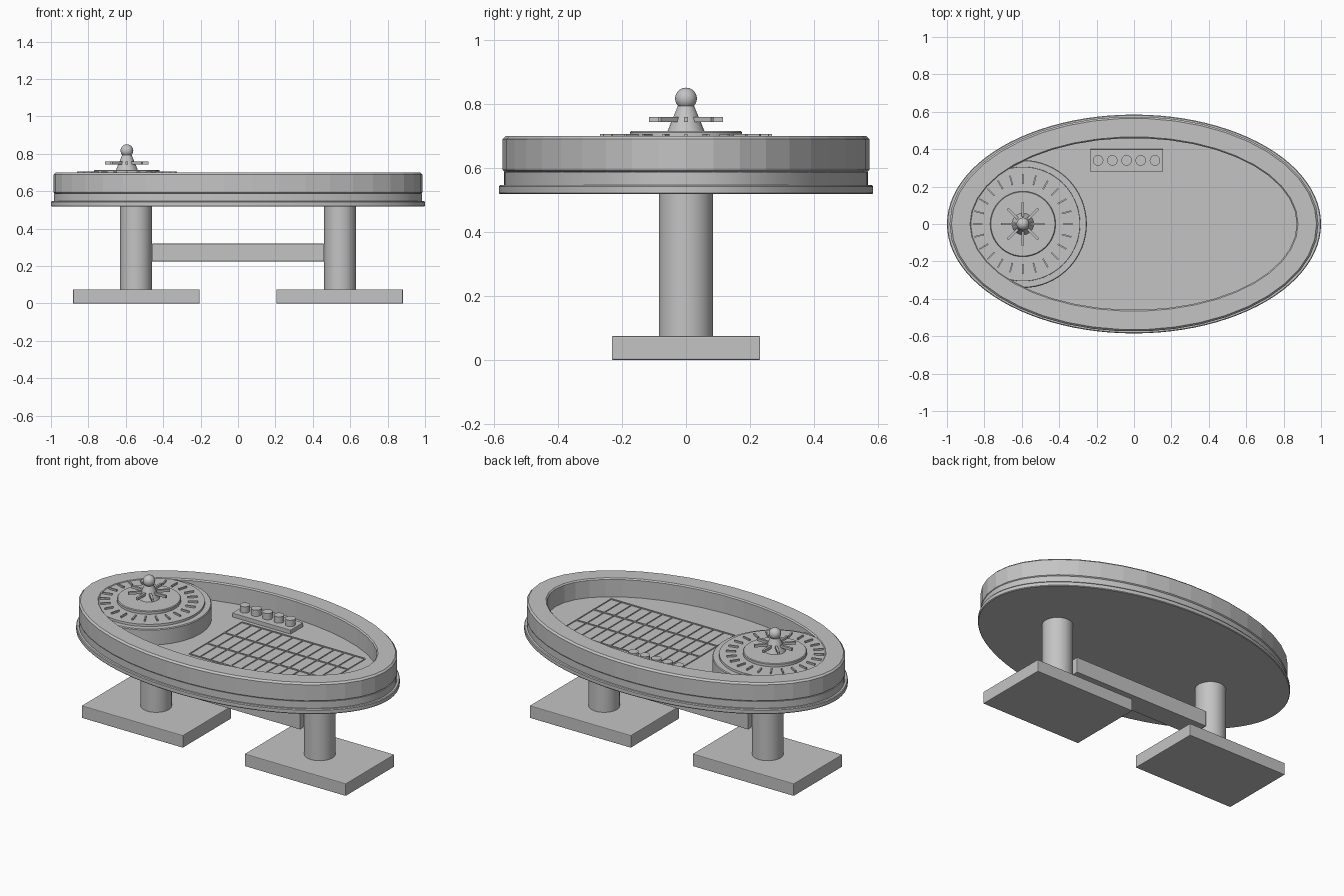
import bpy, bmesh, math
from math import sin, cos, pi, tau, radians

if "Cube" in bpy.data.objects:
    bpy.data.objects.remove(bpy.data.objects["Cube"])

grey = bpy.data.materials.new("plain_grey")
grey.use_nodes = True
GREY = (0.55, 0.55, 0.55, 1)
grey.diffuse_color = GREY
grey.node_tree.nodes["Principled BSDF"].inputs["Base Color"].default_value = GREY


def finish(name, bm, smooth=True, bevel=0):
    bmesh.ops.recalc_face_normals(bm, faces=bm.faces)
    mesh = bpy.data.meshes.new(name)
    bm.to_mesh(mesh)
    bm.free()
    mesh.materials.append(grey)
    obj = bpy.data.objects.new(name, mesh)
    bpy.context.collection.objects.link(obj)
    if bevel:
        mod = obj.modifiers.new("soft_edges", "BEVEL")
        mod.width = bevel
        mod.segments = 2
    if smooth:
        bpy.ops.object.select_all(action="DESELECT")
        bpy.context.view_layer.objects.active = obj
        obj.select_set(True)
        bpy.ops.object.shade_smooth_by_angle(angle=radians(35))
    return obj


def lathe(name, profile, a, b, x=0, y=0, sides=64, closed=False, smooth=True):
    """Sweep (inset, z) points round an ellipse; closed makes a ring, else capped."""
    bm = bmesh.new()
    loops = [[bm.verts.new((x + (a - d) * cos(tau * i / sides),
                            y + (b - d) * sin(tau * i / sides), z))
              for i in range(sides)] for d, z in profile]
    pairs = list(zip(loops, loops[1:]))
    if closed:
        pairs.append((loops[-1], loops[0]))
    else:
        bm.faces.new(loops[0])
        bm.faces.new(loops[-1])
    for low, high in pairs:
        for i in range(sides):
            j = (i + 1) % sides
            bm.faces.new((low[i], low[j], high[j], high[i]))
    return finish(name, bm, smooth)


def box(name, x0, x1, y0, y1, z0, z1, bevel=0):
    bm = bmesh.new()
    bmesh.ops.create_cube(bm, size=1)
    for v in bm.verts:
        v.co = ((x0, x1)[v.co.x > 0], (y0, y1)[v.co.y > 0], (z0, z1)[v.co.z > 0])
    return finish(name, bm, False, bevel)


def spokes(name, count, r0, r1, width, z0, z1, x):
    """Radial bars joined in one mesh."""
    bm = bmesh.new()
    for k in range(count):
        t = tau * k / count
        for v in bmesh.ops.create_cube(bm, size=1)["verts"]:
            r = r1 if v.co.x > 0 else r0
            w = v.co.y * width
            v.co = (x + r * cos(t) - w * sin(t), r * sin(t) + w * cos(t),
                    z1 if v.co.z > 0 else z0)
    return finish(name, bm, False)


# Legs, feet and stretcher
for side, s in (("right", -1), ("left", 1)):
    box(side + "_foot", s * 0.544 - 0.338, s * 0.544 + 0.338, -0.232, 0.232, 0, 0.075, 0.004)
    lathe(side + "_column", [(0, 0.07), (0, 0.525)], 0.085, 0.085, s * 0.546, sides=48)
box("stretcher", -0.46, 0.46, -0.065, 0.065, 0.225, 0.32, 0.003)

# Table body: ledge, recessed band and playing surface
FLOOR = 0.588
lathe("table_body", [(0.003, 0.518), (0, 0.522), (0, 0.542), (0.004, 0.547),
                     (0.016, 0.547), (0.016, FLOOR)], 1, 0.585, sides=96)

# Faceted rail around the surface
lathe("rail", [(0.004, 0.59), (0, 0.594), (0, 0.69), (0.01, 0.7), (0.109, 0.7),
               (0.116, 0.693), (0.116, 0.58), (0.02, 0.58)],
      0.986, 0.575, sides=42, closed=True, smooth=False)

# Wheel with pocket dividers
WX = -0.594
lathe("wheel_bowl", [(0, 0.58), (0, 0.678), (0.004, 0.683), (0.036, 0.683),
                     (0.037, 0.696)], 0.342, 0.342, WX)
spokes("pocket_dividers", 24, 0.215, 0.268, 0.008, 0.68, 0.706, WX)
lathe("wheel_hub", [(0, 0.69), (0, 0.711), (0.004, 0.715)], 0.175, 0.175, WX)

# Spindle: cone, crossed handles and ball
lathe("spindle_cone", [(0, 0.71), (0.035, 0.795)], 0.06, 0.06, WX, sides=32)
spokes("spindle_handles", 8, 0.01, 0.116, 0.013, 0.744, 0.759, WX)
bm = bmesh.new()
bmesh.ops.create_uvsphere(bm, u_segments=32, v_segments=16, radius=0.034)
bmesh.ops.translate(bm, verts=bm.verts, vec=(WX, 0, 0.817))
finish("spindle_ball", bm)

# Betting grid of thin raised lines
X0, X1, Y, W = -0.15, 0.675, 0.25, 0.004
for k in range(4):
    y = -Y + 2 * Y * k / 3
    box("long_line", X0, X1, y - W, y + W, FLOOR - 0.004, FLOOR + 0.005)
for k in range(13):
    x = X0 + (X1 - X0) * k / 12
    box("cross_line", x - W * 0.7, x + W * 0.7, -Y, Y, FLOOR - 0.004, FLOOR + 0.004)

# Tray with chip stacks
box("chip_tray", -0.235, 0.155, 0.28, 0.4, FLOOR - 0.004, 0.612, 0.002)
for k in range(5):
    lathe("chip_stack", [(0, 0.605), (0, 0.65)], 0.028, 0.028,
          -0.192 + 0.076 * k, 0.34, sides=32)
